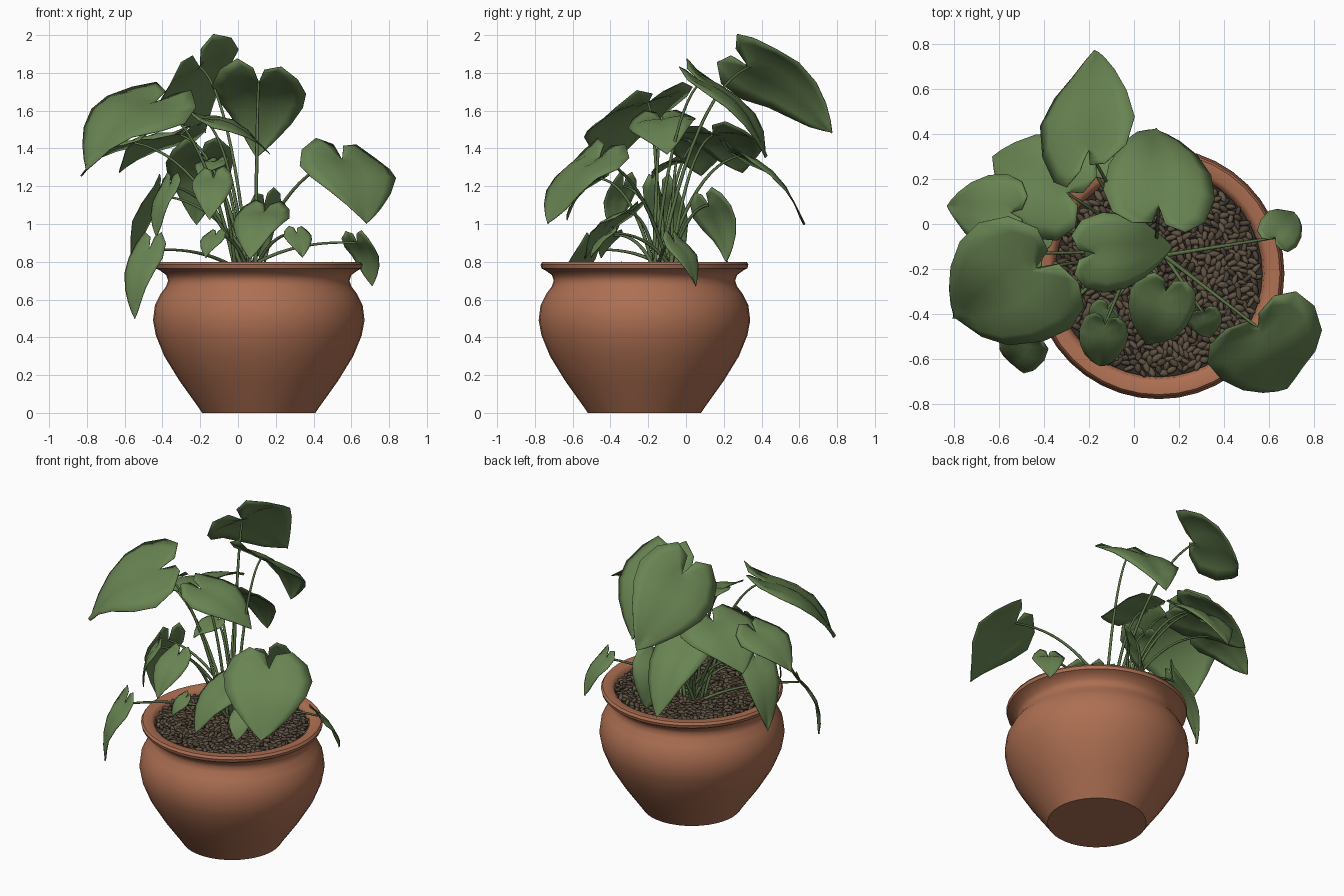
import bpy, bmesh, math, random
from mathutils import Vector, Matrix

random.seed(4)
if "Cube" in bpy.data.objects:
    bpy.data.objects.remove(bpy.data.objects["Cube"])

CENTRE = Vector((0.11, -0.22, 0))   # pot axis
ROOT = Vector((0.04, -0.13, 0.76))  # where the stems rise
UP = Vector((0, 0, 1))


def material(name, colour):
    mat = bpy.data.materials.new(name)
    mat.use_nodes = True
    rgba = (*colour, 1)
    mat.diffuse_color = rgba
    mat.node_tree.nodes["Principled BSDF"].inputs["Base Color"].default_value = rgba
    return mat


TERRACOTTA = material("terracotta", (0.42, 0.16, 0.085))
LEAF = material("leaf green", (0.14, 0.23, 0.085))
STEM = material("stem green", (0.10, 0.165, 0.06))
SOIL = material("dark soil", (0.03, 0.024, 0.018))
PEBBLE = material("brown pebble", (0.115, 0.085, 0.055))
PEBBLE_DARK = material("dark pebble", (0.075, 0.055, 0.037))


def add_object(name, bm, *mats):
    mesh = bpy.data.meshes.new(name)
    for face in bm.faces:
        face.smooth = True
    bm.to_mesh(mesh)
    bm.free()
    for mat in mats:
        mesh.materials.append(mat)
    obj = bpy.data.objects.new(name, mesh)
    bpy.context.collection.objects.link(obj)
    return obj


# Pot: one lathed profile with a flared rim
def build_pot():
    profile = [(0, 0), (0.3, 0), (0.32, 0.03), (0.42, 0.17), (0.5, 0.3), (0.545, 0.41),
               (0.56, 0.49), (0.55, 0.57), (0.52, 0.63), (0.49, 0.67), (0.48, 0.7),
               (0.49, 0.73), (0.525, 0.755), (0.545, 0.765), (0.55, 0.785), (0.54, 0.8),
               (0.49, 0.8), (0.47, 0.785), (0.46, 0.74), (0.45, 0.68)]
    bm = bmesh.new()
    verts = [bm.verts.new((r, 0, z)) for r, z in profile]
    edges = [bm.edges.new(pair) for pair in zip(verts, verts[1:])]
    bmesh.ops.spin(bm, geom=verts + edges, cent=(0, 0, 0), axis=UP,
                   angle=math.tau, steps=40, use_merge=False)
    bmesh.ops.remove_doubles(bm, verts=bm.verts, dist=0.0005)
    bmesh.ops.recalc_face_normals(bm, faces=bm.faces)
    # open shell: make sure the base faces down
    base = min(bm.faces, key=lambda f: f.calc_center_median().z)
    if base.normal.z > 0:
        bmesh.ops.reverse_faces(bm, faces=bm.faces)
    pot = add_object("pot", bm, TERRACOTTA)
    pot.location = CENTRE
    bpy.ops.object.select_all(action='DESELECT')
    pot.select_set(True)
    bpy.context.view_layer.objects.active = pot
    bpy.ops.object.shade_smooth_by_angle(angle=math.radians(45))


# Soil disc and the pebble layer over it
def build_ground():
    bm = bmesh.new()
    bmesh.ops.create_circle(bm, cap_ends=True, segments=40, radius=0.462,
                            matrix=Matrix.Translation(CENTRE + UP * 0.762))
    add_object("soil", bm, SOIL)
    bm = bmesh.new()
    for i in range(720):
        radius = 0.45 * math.sqrt((i + 0.5) / 720)
        angle = i * math.pi * (3 - math.sqrt(5))
        spot = CENTRE + Vector((radius * math.cos(angle), radius * math.sin(angle),
                                random.uniform(0.768, 0.784)))
        turn = Matrix.Rotation(random.uniform(0, math.tau), 4, 'Z')
        tilt = Matrix.Rotation(random.uniform(-0.5, 0.5), 4, 'Y')
        size = Matrix.Diagonal((random.uniform(0.022, 0.033), random.uniform(0.011, 0.016), 0.012, 1))
        made = bmesh.ops.create_icosphere(bm, subdivisions=2, radius=1,
                                          matrix=Matrix.Translation(spot) @ turn @ tilt @ size)
        tone = random.choice((0, 0, 1))
        for face in {f for v in made["verts"] for f in v.link_faces}:
            face.material_index = tone
    add_object("pebbles", bm, PEBBLE, PEBBLE_DARK)


# Heart outline per row: midrib position, edge position, edge half width
HEART = [(0, -0.2, 0.12), (0.03, -0.27, 0.48), (0.08, -0.12, 0.84), (0.2, 0.12, 1),
         (0.36, 0.36, 0.92), (0.55, 0.6, 0.68), (0.75, 0.79, 0.4), (0.9, 0.92, 0.17), (1, 1, 0)]
HALF = 4


def build_leaf(name, base, tip, width, roll):
    along = tip - base
    length = along.length
    along.normalize()
    side = along.cross(UP).normalized()
    normal = side.cross(along)
    r = math.radians(roll)
    side, normal = (side * math.cos(r) + normal * math.sin(r),
                    normal * math.cos(r) - side * math.sin(r))
    phase = random.uniform(0, math.tau)
    bm = bmesh.new()
    rows = []
    for mid, edge, half in HEART:
        row = []
        for j in range(-HALF, HALF + 1):
            t = abs(j) / HALF
            u = mid + (edge - mid) * t
            w = half * j / HALF
            # arched midrib, shallow fold, drooping and wavy edges
            lift = (0.13 * length * math.sin(math.pi * max(u, 0) ** 0.8)
                    + width * (0.2 * abs(w) - 0.3 * w * w)
                    + width * 0.07 * t * math.sin(5 * u + phase + 2 * w))
            row.append(bm.verts.new(base + along * u * length + side * w * width + normal * lift))
        rows.append(row)
    for a, b in zip(rows, rows[1:]):
        for j in range(2 * HALF):
            bm.faces.new((a[j], a[j + 1], b[j + 1], b[j]))
    bmesh.ops.remove_doubles(bm, verts=bm.verts, dist=0.0003)
    bm.normal_update()
    if sum((f.normal.dot(normal) for f in bm.faces)) < 0:
        bmesh.ops.reverse_faces(bm, faces=bm.faces)
    leaf = add_object(name, bm, LEAF)
    solid = leaf.modifiers.new("thickness", 'SOLIDIFY')
    solid.thickness = 0.004
    solid.offset = 0


# Stem: arched, tapering tube from the root to the leaf notch
def build_stem(name, end):
    start = ROOT + Vector((random.uniform(-0.06, 0.06), random.uniform(-0.06, 0.06), 0))
    knee = start.lerp(end, 0.4)
    knee.z = start.z + (end.z - start.z) * 0.85 + 0.04
    curve = bpy.data.curves.new(name, 'CURVE')
    curve.dimensions = '3D'
    curve.bevel_depth = 0.009
    curve.bevel_resolution = 1
    curve.use_fill_caps = True
    line = curve.splines.new('POLY')
    steps = 12
    line.points.add(steps)
    for i, point in enumerate(line.points):
        t = i / steps
        spot = start.lerp(knee, t).lerp(knee.lerp(end, t), t)
        point.co = (*spot, 1)
        point.radius = 1.2 - 0.5 * t
    line.use_smooth = True
    curve.materials.append(STEM)
    bpy.context.collection.objects.link(bpy.data.objects.new(name, curve))


# Leaves: name, notch point, tip point, half width, roll in degrees
LEAVES = [
    ("top_leaf", (-.2, .33, 1.83), (-.17, .77, 1.48), .26, 43),
    ("back_leaf", (.11, .08, 1.75), (.1, .43, 1.36), .25, -12),
    ("back_right_leaf", (-.3, .14, 1.47), (-.63, .3, 1.27), .25, 0),
    ("right_leaf", (-.55, .05, 1.43), (-.83, .08, 1.25), .17, 0),
    ("big_right_leaf", (-.44, -.2, 1.64), (-.81, -.42, 1.3), .32, 13),
    ("big_left_leaf", (.55, -.46, 1.34), (.68, -.73, 1), .27, 5),
    ("low_back_leaf", (-.2, .28, 1.36), (-.22, .63, 1), .18, 0),
    ("heart_leaf", (.14, -.3, 1.06), (.06, -.54, .82), .15, 0),
    ("left_rim_leaf", (.63, -.06, .9), (.71, .05, .67), .1, 0),
    ("inner_back_leaf", (.14, .12, 1.1), (.14, .22, .8), .14, 45),
    ("middle_leaf", (-.18, -.13, 1.55), (.17, -.1, 1.37), .18, -8),
    ("hanging_leaf", (-.47, -.52, .86), (-.55, -.62, .5), .11, 0),
    ("right_rim_leaf", (-.42, -.13, 1.15), (-.55, -.07, .73), .12, 0),
    ("narrow_leaf", (-.36, -.33, 1.2), (-.43, -.38, .93), .09, 0),
    ("front_leaf", (-.13, -.45, 1.24), (-.15, -.63, 1.02), .11, 0),
    ("small_leaf", (.31, -.4, .95), (.34, -.5, .82), .075, 0),
    ("sprout_leaf", (-.12, -.38, .94), (-.17, -.45, .82), .07, 0),
    ("young_leaf", (-.12, -.05, 1.33), (-.2, -.18, 1.24), .09, 0),
]

build_pot()
build_ground()
for label, notch, tip, width, roll in LEAVES:
    build_leaf(label, Vector(notch), Vector(tip), width, roll)
    build_stem(label.replace("leaf", "stem"), Vector(notch))
